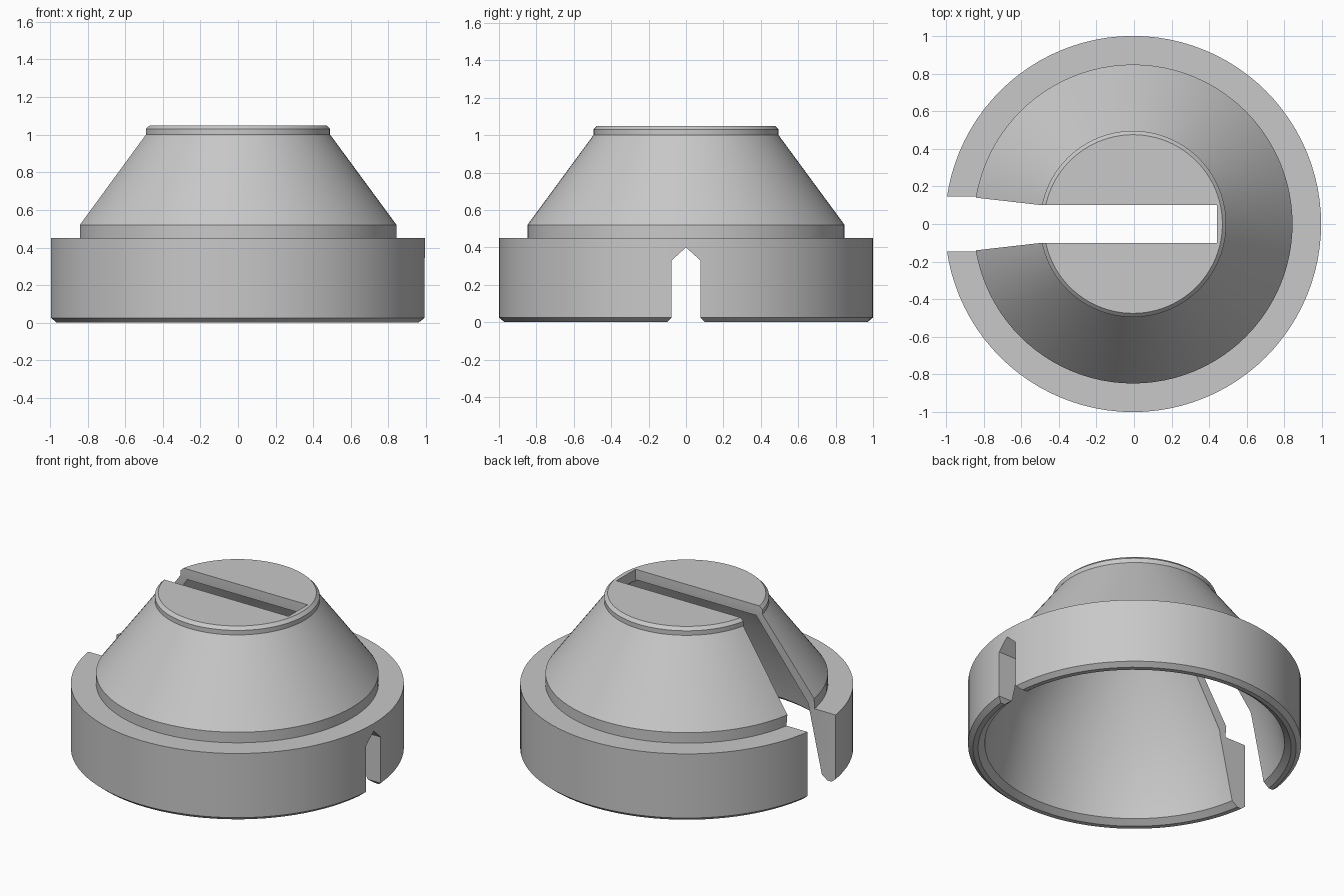
import bpy, bmesh, math

if "Cube" in bpy.data.objects:
    bpy.data.objects.remove(bpy.data.objects["Cube"], do_unlink=True)

CENTRE_X = -0.005  # the slot trims one side, so the axis sits slightly off centre

# Single plain grey
grey = bpy.data.materials.new("plain_grey")
grey.use_nodes = True
colour = (0.58, 0.58, 0.58, 1)
grey.diffuse_color = colour
for node in grey.node_tree.nodes:
    if node.type == 'BSDF_PRINCIPLED':
        node.inputs["Base Color"].default_value = colour


def finish(name, bm):
    bmesh.ops.recalc_face_normals(bm, faces=bm.faces)
    mesh = bpy.data.meshes.new(name)
    bm.to_mesh(mesh)
    bm.free()
    obj = bpy.data.objects.new(name, mesh)
    bpy.context.collection.objects.link(obj)
    mesh.materials.append(grey)
    return obj


def lathe(name, profile, segments=96):
    """Turn a (radius, height) profile about the upright axis."""
    bm = bmesh.new()
    verts = [bm.verts.new((r, 0, z)) for r, z in profile]
    edges = [bm.edges.new(pair) for pair in zip(verts, verts[1:])]
    bmesh.ops.spin(bm, geom=verts + edges, cent=(0, 0, 0), axis=(0, 0, 1),
                   angle=math.tau, steps=segments, use_duplicate=False)
    bmesh.ops.remove_doubles(bm, verts=bm.verts, dist=1e-4)
    bmesh.ops.translate(bm, verts=bm.verts, vec=(CENTRE_X, 0, 0))
    return finish(name, bm)


def prism(name, half_section, x0, x1):
    """Extrude a (half width, height) section, mirrored in y, along x."""
    section = half_section + [(-y, z) for y, z in reversed(half_section) if y > 0]
    bm = bmesh.new()
    face = bm.faces.new([bm.verts.new((x0, y, z)) for y, z in section])
    ext = bmesh.ops.extrude_face_region(bm, geom=[face])
    moved = [v for v in ext["geom"] if isinstance(v, bmesh.types.BMVert)]
    bmesh.ops.translate(bm, verts=moved, vec=(x1 - x0, 0, 0))
    return finish(name, bm)


# Stepped cap: collar ring, short step, cone and bevelled top disc
cap = lathe("slotted_cap", [(0, 0), (0.97, 0), (1, 0.025), (1, 0.45), (0.848, 0.45),
                            (0.848, 0.52), (0.495, 1.0), (0.495, 1.03),
                            (0.475, 1.05), (0, 1.05)])

# Tapered bore with a chamfered mouth, running up into the hollow cone
bore = lathe("bore_cutter", [(0, -0.1), (0.94, -0.1), (0.94, 0), (0.9, 0.03),
                             (0.8, 0.48), (0.45, 0.98), (0, 0.98)])

# Long slot, wider through the collar
slot = prism("slot_cutter", [(0.147, -0.2), (0.147, 0.45), (0.14, 0.52),
                             (0.1, 1.0), (0.1, 1.2)], -1.2, 0.44)

# Pointed notch opposite the slot, flared at its foot
notch = prism("notch_cutter", [(0.102, -0.2), (0.102, 0), (0.077, 0.025),
                               (0.077, 0.33), (0, 0.4)], 0.7, 1.2)

bpy.ops.object.select_all(action='DESELECT')
bpy.context.view_layer.objects.active = cap
cap.select_set(True)
for cutter in (bore, slot, notch):
    cutter.hide_render = True
    mod = cap.modifiers.new("cut", 'BOOLEAN')
    mod.operation = 'DIFFERENCE'
    mod.solver = 'EXACT'
    mod.object = cutter
    bpy.ops.object.modifier_apply(modifier=mod.name)
    bpy.data.objects.remove(cutter, do_unlink=True)

bpy.ops.object.shade_smooth_by_angle(angle=math.radians(25))
